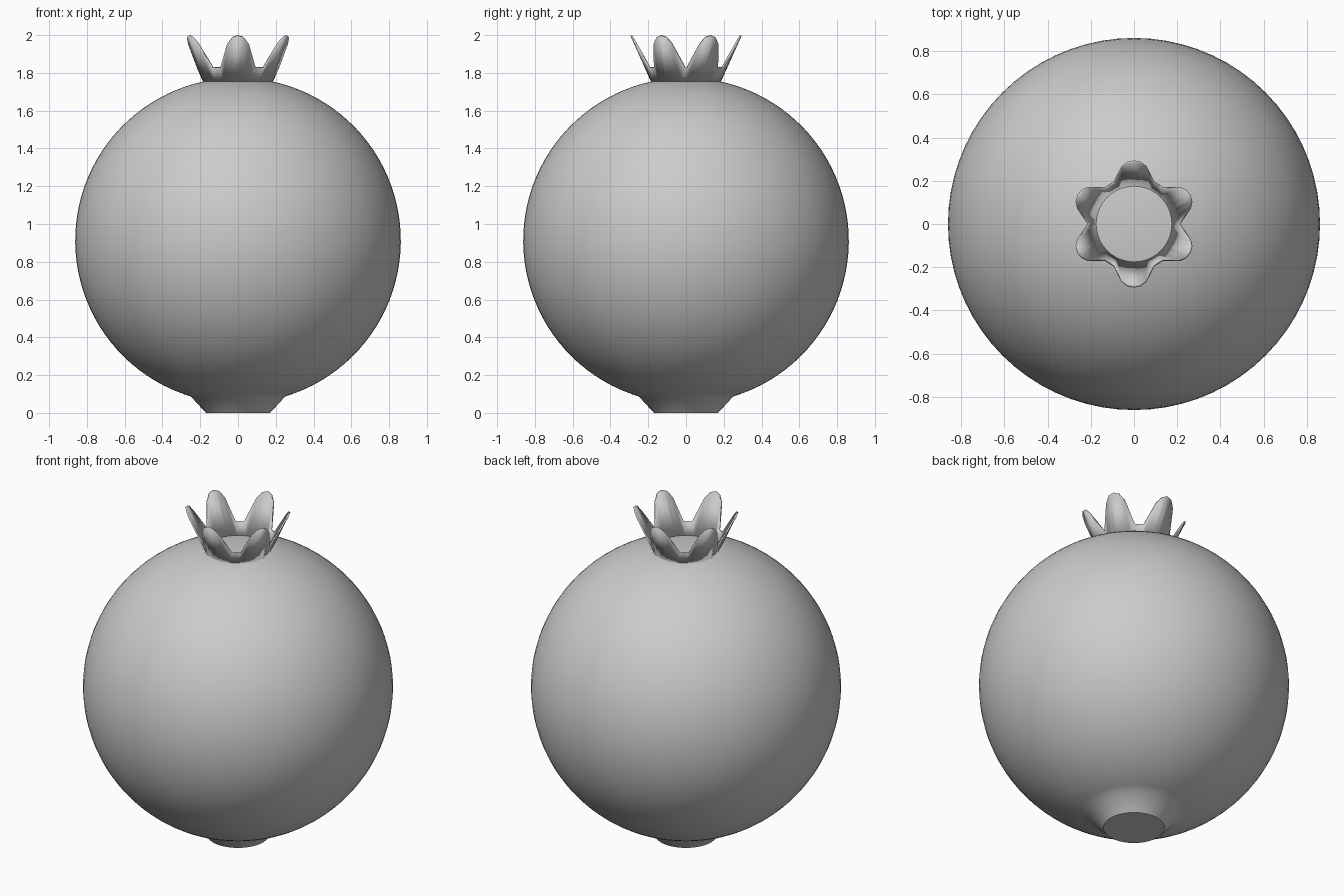
import bpy
import bmesh
from math import sin, cos, radians, asin, tau

cube = bpy.data.objects.get("Cube")
if cube:
    bpy.data.objects.remove(cube, do_unlink=True)


def add_object(name, bm, angle):
    bmesh.ops.recalc_face_normals(bm, faces=bm.faces)
    mesh = bpy.data.meshes.new(name)
    bm.to_mesh(mesh)
    bm.free()
    ob = bpy.data.objects.new(name, mesh)
    bpy.context.collection.objects.link(ob)
    bpy.ops.object.select_all(action='DESELECT')
    ob.select_set(True)
    bpy.context.view_layer.objects.active = ob
    bpy.ops.object.shade_smooth_by_angle(angle=radians(angle))
    return ob


# Round body with a flat top and a tapered foot, turned from one profile
RADIUS, CENTRE = 0.862, 0.912
FOOT_R, NECK_R, CROWN_R = 0.17, 0.25, 0.175
SEGMENTS, RINGS = 72, 44
start = -radians(90) + asin(NECK_R / RADIUS)
end = radians(90) - asin(CROWN_R / RADIUS)
profile = [(FOOT_R, 0)]
for i in range(RINGS + 1):
    a = start + (end - start) * i / RINGS
    profile.append((RADIUS * cos(a), CENTRE + RADIUS * sin(a)))

bm = bmesh.new()
rings = []
for r, z in profile:
    rings.append([bm.verts.new((r * cos(tau * k / SEGMENTS), r * sin(tau * k / SEGMENTS), z))
                  for k in range(SEGMENTS)])
for low, high in zip(rings, rings[1:]):
    for k in range(SEGMENTS):
        n = (k + 1) % SEGMENTS
        bm.faces.new((low[k], low[n], high[n], high[k]))
bm.faces.new(rings[0])
bm.faces.new(rings[-1])
add_object("fruit_body", bm, 40)

# Crown of six flared sepals: base angle, tip angle, tip height for a quarter
quarter = [
    (0, 0, 1.825), (9, 15.5, 1.955), (19, 21, 1.99), (27, 27, 2.0),
    (35, 33, 1.99), (45, 39, 1.955), (53, 51.4, 1.83), (63, 64.3, 1.83),
    (70, 77.7, 1.955), (80, 84, 1.99), (90, 90, 2.0),
]
half = quarter + [(180 - b, 180 - t, z) for b, t, z in reversed(quarter[:-1])]
columns = half + [(360 - b, 360 - t, z) for b, t, z in reversed(half[1:-1])]
BASE_Z, FLARE = 1.755, 0.45

bm = bmesh.new()
base, tips = [], []
for b, t, z in columns:
    b, t = radians(b), radians(t)
    r = CROWN_R + (z - BASE_Z) * FLARE
    base.append(bm.verts.new((CROWN_R * cos(b), CROWN_R * sin(b), BASE_Z)))
    tips.append(bm.verts.new((r * cos(t), r * sin(t), z)))
for k in range(len(columns)):
    n = (k + 1) % len(columns)
    bm.faces.new((base[k], base[n], tips[n], tips[k]))
crown = add_object("crown", bm, 30)
wall = crown.modifiers.new("wall", 'SOLIDIFY')
wall.thickness = 0.01
wall.offset = -1
